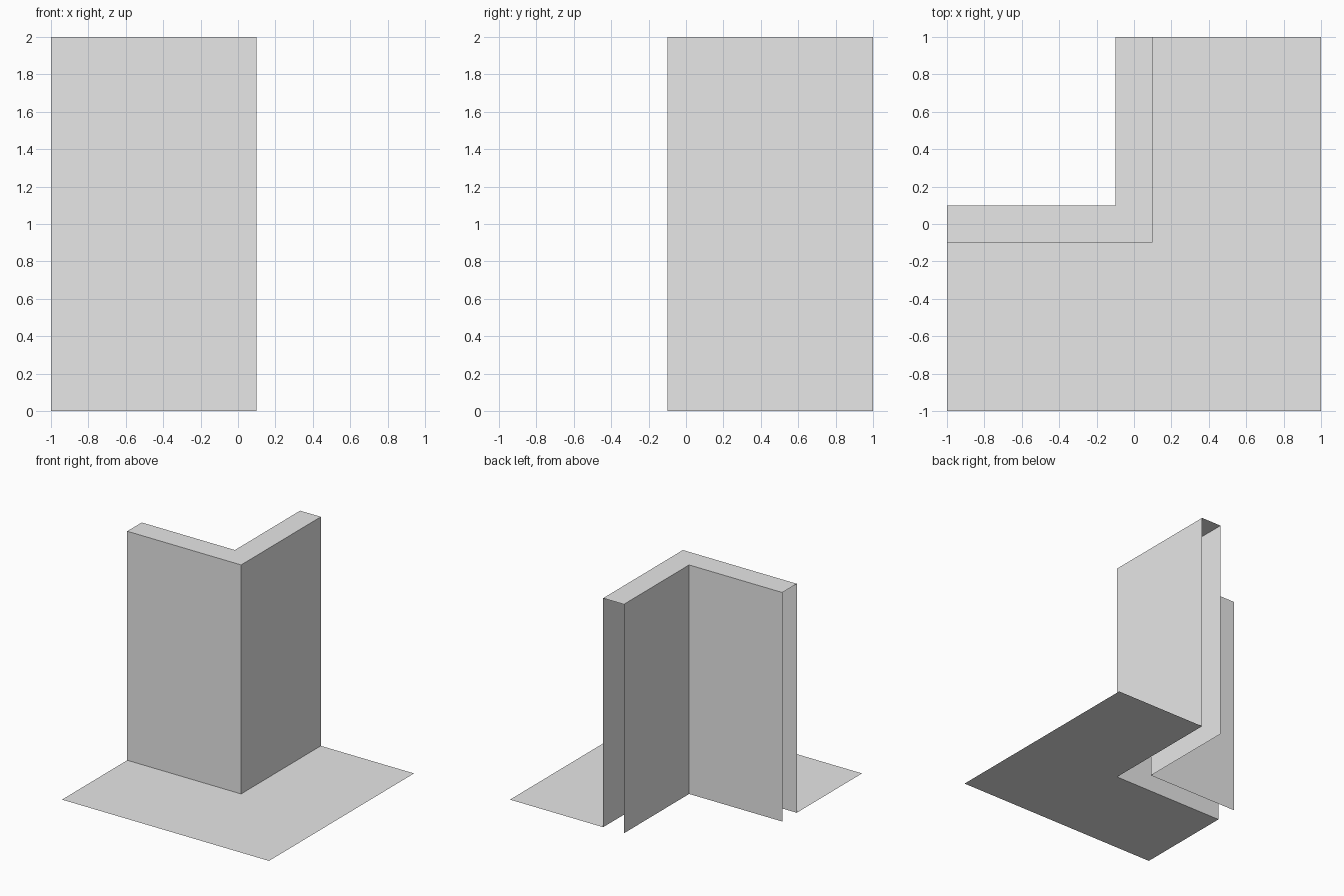
import bpy
import bmesh

cube = bpy.data.objects.get("Cube")
if cube:
    bpy.data.objects.remove(cube, do_unlink=True)

HEIGHT = 2.0
HALF = 1.0          # half the footprint
WALL = 0.1          # half the wall thickness

grey = bpy.data.materials.new("light_grey")
grey.use_nodes = True
colour = (0.8, 0.8, 0.8, 1.0)
grey.diffuse_color = colour
grey.node_tree.nodes["Principled BSDF"].inputs["Base Color"].default_value = colour


def corner_path(offset, z):
    """L-shaped line around the corner; a positive offset lies outside it."""
    return [(-HALF, -offset, z), (offset, -offset, z), (offset, HALF, z)]


def corner_strip(name, start, end):
    """Open sheet joining two (offset, height) points along the corner."""
    bm = bmesh.new()
    a = [bm.verts.new(p) for p in corner_path(*start)]
    b = [bm.verts.new(p) for p in corner_path(*end)]
    for i in range(2):
        bm.faces.new((a[i], a[i + 1], b[i + 1], b[i]))
    mesh = bpy.data.meshes.new(name)
    bm.to_mesh(mesh)
    bm.free()
    mesh.materials.append(grey)
    obj = bpy.data.objects.new(name, mesh)
    bpy.context.collection.objects.link(obj)


# Cross-section from the floor edge, up the outside, over the top, down the inside
section = [(HALF, 0), (WALL, 0), (WALL, HEIGHT), (-WALL, HEIGHT), (-WALL, 0)]
names = ["floor", "outer_wall", "wall_top", "inner_wall"]
for name, start, end in zip(names, section, section[1:]):
    corner_strip(name, start, end)
